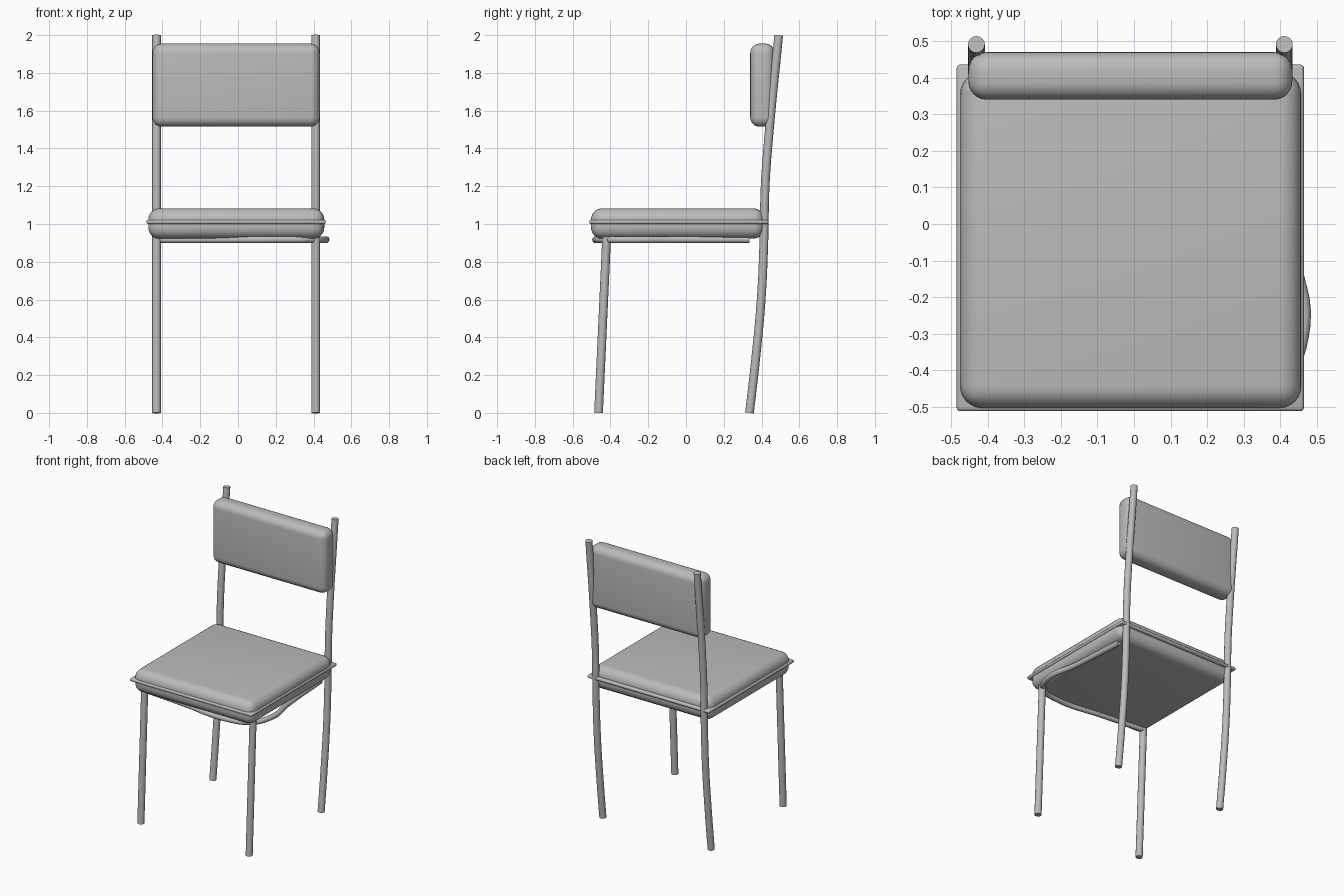
import bpy
from mathutils import Vector

if "Cube" in bpy.data.objects:
    bpy.data.objects.remove(bpy.data.objects["Cube"])

grey = bpy.data.materials.new("grey")
grey.diffuse_color = (0.5, 0.5, 0.5, 1)
grey.use_nodes = True
grey.node_tree.nodes["Principled BSDF"].inputs["Base Color"].default_value = grey.diffuse_color


def finish(obj, name):
    obj.name = name
    obj.data.materials.clear()
    obj.data.materials.append(grey)
    bpy.ops.object.select_all(action='DESELECT')
    obj.select_set(True)
    bpy.context.view_layer.objects.active = obj


def rounded_box(name, lo, hi, radius, segments):
    """Box between two corners with all edges rounded."""
    lo, hi = Vector(lo), Vector(hi)
    bpy.ops.mesh.primitive_cube_add(size=1, location=(lo + hi) / 2)
    obj = bpy.context.object
    obj.scale = hi - lo
    bpy.ops.object.transform_apply(location=False, rotation=False, scale=True)
    bevel = obj.modifiers.new("round", 'BEVEL')
    bevel.width = radius
    bevel.segments = segments
    finish(obj, name)
    bpy.ops.object.modifier_apply(modifier="round")
    bpy.ops.object.shade_smooth_by_angle()


def tube(name, points, radius):
    """Capped round tube through the points."""
    curve = bpy.data.curves.new(name, 'CURVE')
    curve.dimensions = '3D'
    curve.bevel_depth = radius
    curve.bevel_resolution = 6
    curve.resolution_u = 6
    curve.use_fill_caps = True
    spline = curve.splines.new('BEZIER')
    spline.bezier_points.add(len(points) - 1)
    for bp, co in zip(spline.bezier_points, points):
        bp.co = co
        bp.handle_left_type = bp.handle_right_type = 'AUTO'
    obj = bpy.data.objects.new(name, curve)
    bpy.context.collection.objects.link(obj)
    finish(obj, name)
    bpy.ops.object.convert(target='MESH')
    bpy.ops.object.shade_smooth_by_angle()


# Seat cushion with its thin piping plate, and the back cushion
rounded_box("seat_cushion", (-0.475, -0.503, 0.922), (0.457, 0.415, 1.083), 0.06, 6)
rounded_box("seat_rim", (-0.485, -0.512, 1.0), (0.465, 0.436, 1.022), 0.01, 3)
rounded_box("back_cushion", (-0.453, 0.34, 1.515), (0.433, 0.47, 1.955), 0.05, 6)

# Front legs and bent rear posts
rear = [(0.336, 0), (0.365, 0.25), (0.398, 0.6), (0.412, 0.9),
        (0.419, 1.2), (0.437, 1.45), (0.491, 2.0)]
for side, x in (("left", -0.431), ("right", 0.411)):
    tube(side + "_front_leg", [(x, -0.463, 0), (x, -0.42, 0.935)], 0.023)
    tube(side + "_rear_post", [(x, y, z) for y, z in rear], 0.023)

# Bent rail under the seat, around the front right corner
rail = [(-0.425, -0.415), (-0.1, -0.445), (0.22, -0.476), (0.4, -0.425),
        (0.464, -0.28), (0.435, -0.08), (0.405, 0.335)]
tube("under_seat_rail", [(x, y, 0.917) for x, y in rail], 0.018)
